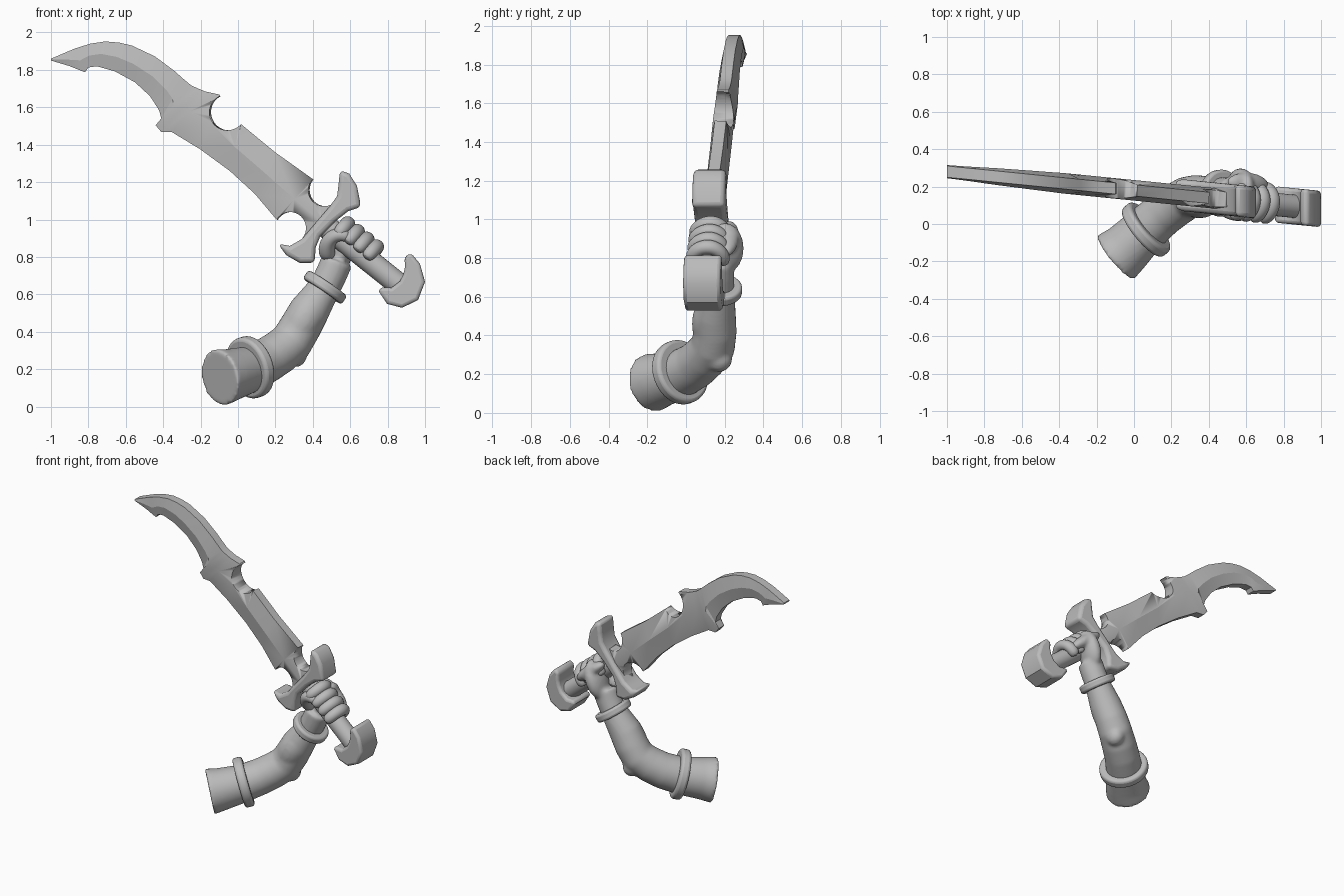
import bpy, bmesh, math
from mathutils import Vector, Matrix

cube = bpy.data.objects.get("Cube")
if cube:
    bpy.data.objects.remove(cube, do_unlink=True)

GREY = (0.5, 0.5, 0.5, 1)
mat = bpy.data.materials.new("stone_grey")
mat.use_nodes = True
mat.diffuse_color = GREY
bsdf = next(n for n in mat.node_tree.nodes if n.type == 'BSDF_PRINCIPLED')
bsdf.inputs["Base Color"].default_value = GREY


def make(name, bm, angle=30, **mods):
    """Turn a bmesh into a shaded object with optional bevel or subdivision."""
    bmesh.ops.recalc_face_normals(bm, faces=bm.faces)
    me = bpy.data.meshes.new(name)
    bm.to_mesh(me)
    bm.free()
    me.materials.append(mat)
    ob = bpy.data.objects.new(name, me)
    bpy.context.collection.objects.link(ob)
    if "bevel" in mods:
        b = ob.modifiers.new("bevel", 'BEVEL')
        b.width, b.segments, b.limit_method = mods["bevel"], mods.get("segments", 3), 'ANGLE'
        b.angle_limit = math.radians(50)
    if "subsurf" in mods:
        ob.modifiers.new("subsurf", 'SUBSURF').levels = mods["subsurf"]
        ob.modifiers["subsurf"].render_levels = mods["subsurf"]
    bpy.ops.object.select_all(action='DESELECT')
    ob.select_set(True)
    bpy.context.view_layer.objects.active = ob
    bpy.ops.object.shade_smooth_by_angle(angle=math.radians(angle))
    return ob


def sword(x, z, off=0.0):
    """Point in the slightly turned plane of the sword."""
    return Vector((x, 0.18 - 0.1 * x + off, z))


def loft(bm, rings):
    loops = [[bm.verts.new(p) for p in ring] for ring in rings]
    n = len(loops[0])
    for a, b in zip(loops, loops[1:]):
        for i in range(n):
            j = (i + 1) % n
            bm.faces.new((a[i], a[j], b[j], b[i]))
    bm.faces.new(loops[0])
    bm.faces.new(loops[-1])


def tube(bm, path, radii, sides=12):
    """Loft circles along a path without twisting."""
    path = [Vector(p) for p in path]
    rings, old, side = [], None, None
    for i, p in enumerate(path):
        t = (path[min(i + 1, len(path) - 1)] - path[max(i - 1, 0)]).normalized()
        side = t.orthogonal().normalized() if old is None else old.rotation_difference(t) @ side
        old = t
        other = t.cross(side)
        rings.append([p + radii[i] * (math.cos(a) * side + math.sin(a) * other)
                      for a in (math.tau * k / sides for k in range(sides))])
    loft(bm, rings)


def plate(name, outline, half, bevel):
    bm = bmesh.new()
    loft(bm, [[sword(x, z, s * half) for x, z in outline] for s in (-1, 1)])
    return make(name, bm, 40, bevel=bevel)


def disc(name, centre, axis, radius, depth, bevel, sides=48):
    bm = bmesh.new()
    turn = Vector(axis).to_track_quat('Z', 'Y').to_matrix().to_4x4()
    bmesh.ops.create_cone(bm, cap_ends=True, segments=sides, radius1=radius, radius2=radius,
                          depth=depth, matrix=Matrix.Translation(centre) @ turn)
    return make(name, bm, 35, bevel=bevel)


def blob(bm, centre, size, axis=(0, 0, 1)):
    turn = Vector(axis).to_track_quat('Z', 'Y').to_matrix().to_4x4()
    m = Matrix.Translation(centre) @ turn @ Matrix.Diagonal((*size, 1))
    bmesh.ops.create_icosphere(bm, subdivisions=3, radius=1, matrix=m)


# Blade: paired back-edge and cutting-edge points with a central ridge
upper = [(-1, 1.86), (-.93, 1.89), (-.87, 1.915), (-.79, 1.94), (-.71, 1.952), (-.635, 1.946),
         (-.567, 1.93), (-.444, 1.872), (-.337, 1.792), (-.29, 1.75), (-.25, 1.717), (-.213, 1.7),
         (-.176, 1.685), (-.1, 1.668), (.016, 1.51), (.198, 1.36), (.4, 1.216), (.55, 1.1)]
lower = [(-1, 1.85), (-.9, 1.82), (-.818, 1.787), (-.8, 1.813), (-.754, 1.819), (-.658, 1.792),
         (-.55, 1.733), (-.47, 1.659), (-.422, 1.584), (-.41, 1.541), (-.44, 1.504), (-.41, 1.467),
         (-.353, 1.467), (-.203, 1.376), (-.043, 1.259), (.091, 1.136), (.203, 1.003), (.36, .86)]
bm = bmesh.new()
sections = []
for i, (u, l) in enumerate(zip(upper, lower)):
    mid = ((u[0] + l[0]) / 2, (u[1] + l[1]) / 2)
    ridge = 0.035 + 0.02 * min(1, i / 8)
    sections.append([sword(*u, -.03), sword(*u, .03), sword(*mid, ridge),
                     sword(*l, .03), sword(*l, -.03), sword(*mid, -ridge)])
loft(bm, sections)
blade = make("blade", bm, 20)

# Round notches cut through the blade
for x, z, r in ((-.053, 1.573, .096), (.465, 1.157, .086), (.283, .955, .085)):
    cutter = disc("notch_cutter", sword(x, z), (0.1, 1, 0), r, 0.5, 0)
    cutter.modifiers.clear()
    cutter.hide_render = True
    cut = blade.modifiers.new("notch", 'BOOLEAN')
    cut.operation, cut.solver, cut.object = 'DIFFERENCE', 'EXACT', cutter
    bpy.context.view_layer.objects.active = blade
    bpy.ops.object.modifier_move_to_index(modifier="notch", index=0)
    bpy.ops.object.modifier_apply(modifier="notch")
    bpy.data.objects.remove(cutter, do_unlink=True)

# Crescent guard and pommel
plate("guard", [(.545, 1.264), (.595, 1.245), (.636, 1.18), (.658, 1.067), (.59, 1.045), (.52, .99),
                (.44, .91), (.415, .85), (.41, .768), (.33, .768), (.257, .81), (.214, .87),
                (.278, .859), (.342, .896), (.41, .976), (.49, 1.07), (.53, 1.125), (.538, 1.19)],
      .085, .03)
plate("pommel", [(.925, .821), (.973, .763), (1, .667), (.963, .57), (.877, .528), (.797, .549),
                 (.754, .613), (.757, .637), (.82, .635), (.865, .67), (.885, .71), (.893, .747),
                 (.89, .8)], .097, .025)

# Grip
bm = bmesh.new()
tube(bm, [sword(.45, .98), sword(.87, .645)], [.062, .062], 24)
make("grip", bm)

# Fingers curl over the grip from behind to the front
along = Vector((.78, -.08, -.625)).normalized()
across = Vector((.625, 0, .78))
back = Vector((.08, 1, 0)).normalized()
grip_start = sword(.49, .95)
for i, name in enumerate(("index_finger", "middle_finger", "ring_finger", "little_finger")):
    base = grip_start + along * (.058 + .066 * i)
    path = [base + across * .09 * math.cos(a) + back * .085 * math.sin(a)
            for a in (math.radians(d) for d in (110, 75, 40, 5, -30, -65, -90))]
    bm = bmesh.new()
    tube(bm, path, [.036, .042, .04, .043, .04, .04, .03], 10)
    make(name, bm, 60, subsurf=2)

bm = bmesh.new()
tube(bm, [(.48, .15, .79), (.47, .1, .86), (.5, .065, .91), (.555, .05, .925), (.6, .045, .9)],
     [.05, .048, .042, .04, .028], 10)
make("thumb", bm, 60, subsurf=2)

# Arm: lofted limb with muscles and back of the hand, fused and smoothed
bm = bmesh.new()
tube(bm, [(-.1, -.18, .155), (-.04, -.13, .17), (.06, -.03, .2), (.15, .05, .245), (.22, .1, .29),
          (.285, .14, .345), (.33, .15, .42), (.38, .15, .51), (.465, .165, .64), (.5, .165, .71),
          (.53, .165, .78)],
     [.153, .14, .125, .12, .118, .115, .112, .108, .085, .085, .085], 32)
blob(bm, (.31, .17, .28), (.06, .07, .07))
blob(bm, (.35, .13, .46), (.1, .1, .17), (.5, 0, .85))
blob(bm, (.57, .2, .85), (.1, .06, .14), (.3, 0, .8))
blob(bm, (.61, .215, .9), (.06, .045, .14), along)
arm = make("arm", bm, 60)
remesh = arm.modifiers.new("fuse", 'REMESH')
remesh.mode, remesh.voxel_size, remesh.use_smooth_shade = 'VOXEL', .012, True
smooth = arm.modifiers.new("soften", 'SMOOTH')
smooth.factor, smooth.iterations = .5, 6
bpy.context.view_layer.objects.active = arm
for m in ("fuse", "soften"):
    bpy.ops.object.modifier_move_to_index(modifier=m, index=0 if m == "fuse" else 1)

# Arm bands
disc("upper_arm_band", (.065, -.03, .21), (.72, .6, .25), .168, .065, .018)
disc("wrist_band", (.465, .165, .638), (.56, .05, .83), .125, .055, .015)
